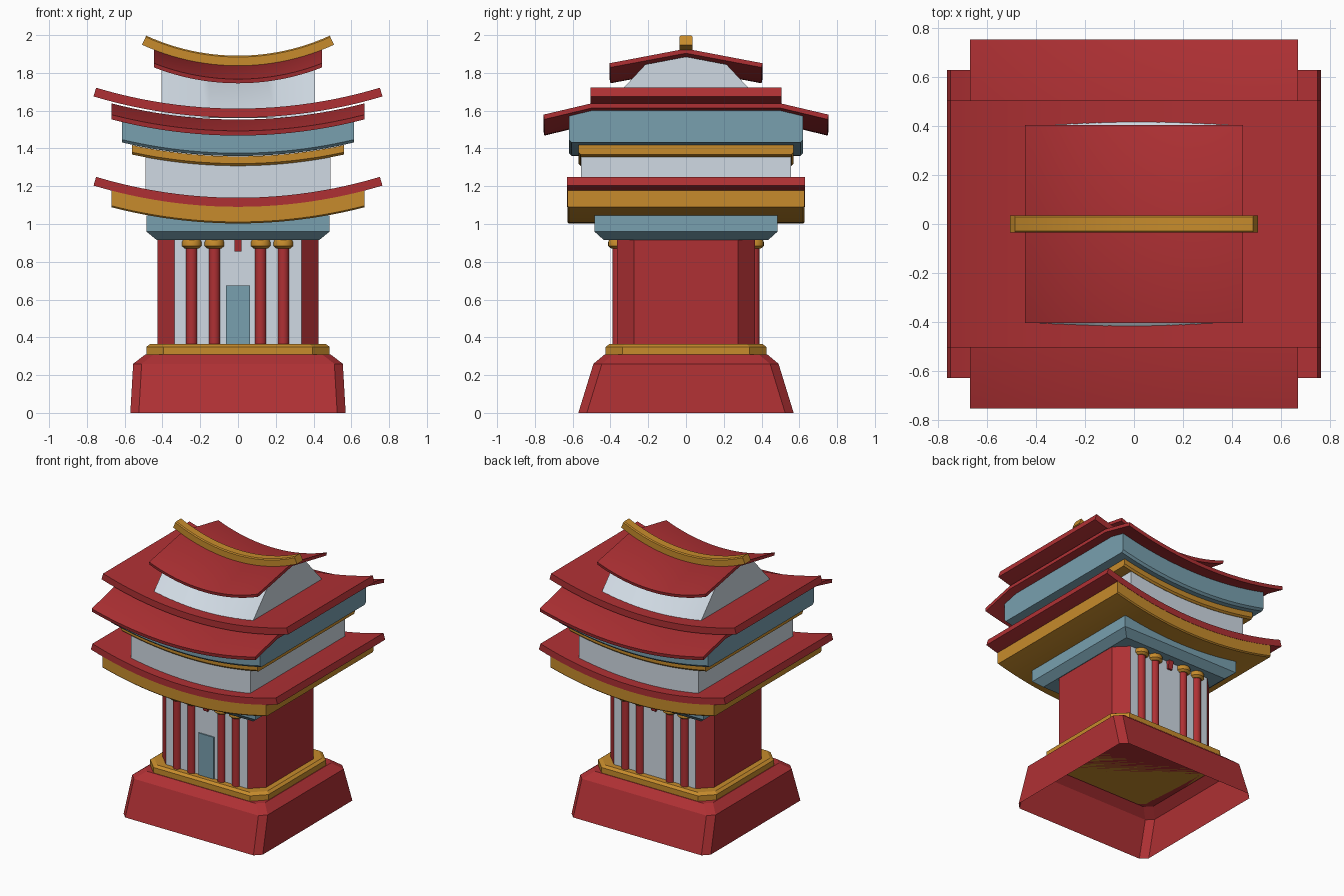
import bpy, bmesh, math

if "Cube" in bpy.data.objects:
    bpy.data.objects.remove(bpy.data.objects["Cube"])


def material(name, rgb):
    m = bpy.data.materials.new(name)
    m.diffuse_color = (*rgb, 1)
    m.use_nodes = True
    m.node_tree.nodes["Principled BSDF"].inputs["Base Color"].default_value = m.diffuse_color
    return m


RED = material("temple red", (0.43, 0.03, 0.034))
GOLD = material("ochre gold", (0.57, 0.26, 0.025))
WHITE = material("pale plaster", (0.63, 0.70, 0.77))
BLUE = material("slate blue", (0.19, 0.35, 0.43))


def loft(name, rings, mat, caps=(True, True), smooth=False):
    """Skin a list of closed rings, optionally capping both ends."""
    bm = bmesh.new()
    vs = [[bm.verts.new(p) for p in ring] for ring in rings]
    n = len(vs[0])
    for a, b in zip(vs, vs[1:]):
        for i in range(n):
            j = (i + 1) % n
            bm.faces.new((a[i], a[j], b[j], b[i]))
    if caps[0]:
        bm.faces.new(vs[0][::-1])
    if caps[1]:
        bm.faces.new(vs[-1])
    bmesh.ops.recalc_face_normals(bm, faces=bm.faces)
    me = bpy.data.meshes.new(name)
    bm.to_mesh(me)
    bm.free()
    me.materials.append(mat)
    ob = bpy.data.objects.new(name, me)
    bpy.context.collection.objects.link(ob)
    if smooth:
        bpy.ops.object.select_all(action='DESELECT')
        ob.select_set(True)
        bpy.context.view_layer.objects.active = ob
        bpy.ops.object.shade_smooth_by_angle(angle=math.radians(30))
    return ob


def octagon(z, hx, hy, c):
    """Rectangle with cut corners."""
    q = [(hx, -hy + c), (hx, hy - c), (hx - c, hy), (-hx + c, hy),
         (-hx, hy - c), (-hx, -hy + c), (-hx + c, -hy), (hx - c, -hy)]
    return [(x, y, z) for x, y in q]


def rect(z, hx, hy, cx=0, cy=0):
    return [(cx + a * hx, cy + b * hy, z) for a, b in ((1, -1), (1, 1), (-1, 1), (-1, -1))]


def circle(z, r, cx, cy, n=20):
    return [(cx + r * math.cos(2 * math.pi * i / n), cy + r * math.sin(2 * math.pi * i / n), z)
            for i in range(n)]


def sweep(name, profile, half, z0, R, mat, square_ends=False, n=24):
    """Sweep a (y, height) profile along an upward-curving arc in x.
    square_ends keeps the ends at right angles to the arc."""
    rings = []
    for i in range(n + 1):
        t = 2 * i / n - 1
        a = math.asin(half / R) * t
        if square_ends:
            ring = [((R - h) * math.sin(a), y, z0 + R - (R - h) * math.cos(a)) for y, h in profile]
        else:
            ring = [(R * math.sin(a), y, z0 + R * (1 - math.cos(a)) + h) for y, h in profile]
        rings.append(ring)
    return loft(name, rings, mat, smooth=True)


def slab(hy, h, c=0.0):
    """Flat profile, optionally with chamfered lower edges."""
    if not c:
        return [(-hy, 0), (hy, 0), (hy, h), (-hy, h)]
    return [(-hy + c, 0), (hy - c, 0), (hy, c), (hy, h), (-hy, h), (-hy, c)]


R1, R2 = 2.66, 1.22   # arc radii of the lower roofs and the top roof

# Plinth: hollow underneath
loft("plinth", [octagon(0, .57, .57, .045), octagon(.26, .555, .49, .045),
                octagon(.31, .49, .43, .045)], RED, caps=(False, True))
loft("plinth_trim", [octagon(.31, .485, .425, .09), octagon(.35, .485, .425, .09),
                     octagon(.365, .465, .405, .085)], GOLD)

# Ground storey: red sides and corners, plaster front and back
hall = loft("hall", [octagon(.36, .425, .365, .09), octagon(.93, .425, .365, .09)], RED)
hall.data.materials.append(WHITE)
for p in hall.data.polygons:
    if abs(p.normal.y) > .9:
        p.material_index = 1
loft("door", [rect(.36, .0625, .005, 0, -.369), rect(.675, .0625, .005, 0, -.369)], BLUE)

# Columns, capitals and hanging brackets, front and back
for side, s in (("front", -1), ("back", 1)):
    for i, x in enumerate((-.245, -.125, .12, .24)):
        loft(f"{side}_column_{i + 1}", [circle(.36, .03, x, s * .36), circle(.88, .03, x, s * .36)],
             RED, smooth=True)
        loft(f"{side}_capital_{i + 1}",
             [circle(.87, .036, x, s * .36), circle(.883, .052, x, s * .36),
              circle(.905, .052, x, s * .36), circle(.92, .045, x, s * .36)], GOLD, smooth=True)
    loft(f"{side}_bracket", [rect(.855, .018, .010, 0, s * .37), rect(.92, .02, .022, 0, s * .37)], RED)

# Beam block carrying the first roof
loft("lower_beam", [rect(.915, .43, .435), rect(.96, .485, .485), rect(1.045, .485, .485)], BLUE)

# First roof
sweep("lower_eave", slab(.628, .09, .008), .67, 1.003, R1, GOLD)
sweep("lower_roof", slab(.63, .048), .765, 1.091, R1, RED, True)

# Second storey
sweep("upper_wall", slab(.555, .21), .49, 1.12, R1, WHITE)
sweep("upper_trim", slab(.57, .05, .012), .56, 1.308, R1, GOLD)
sweep("upper_beam", [(-.605, 0), (.605, 0), (.62, .015), (.62, .145), (.5, .175),
                     (-.5, .175), (-.62, .145), (-.62, .015)], .615, 1.36, R1, BLUE)

# Second roof: sloping eaves below a flat cap slab
sweep("middle_roof_eaves", [(-.755, .015), (-.5, .075), (.5, .075), (.755, .015),
                            (.75, -.01), (.5, .05), (-.5, .05), (-.75, -.01)],
      .67, 1.478, R1, RED)
sweep("middle_roof_cap", slab(.505, .048), .765, 1.563, R1, RED, True)

# Attic: flat foot, top following the curve of the top roof
attic = []
for i in range(17):
    x = .406 * (i / 8 - 1)
    b = R2 - math.sqrt(R2 * R2 - x * x)
    attic.append([(x, -.48, 1.56), (x, .48, 1.56), (x, .215, 1.775 + b),
                  (x, 0, 1.816 + b), (x, -.215, 1.775 + b)])
loft("attic", attic, WHITE, smooth=True)

# Top roof and ridge
sweep("top_roof", [(-.405, .02), (0, .097), (.405, .02), (.4, -.002), (0, .073), (-.4, -.002)],
      .445, 1.747, R2, RED)
sweep("ridge", [(-.035, 0), (.035, 0), (.035, .046), (.028, .053), (-.028, .053), (-.035, .046)],
      .508, 1.838, R2, GOLD, True)
